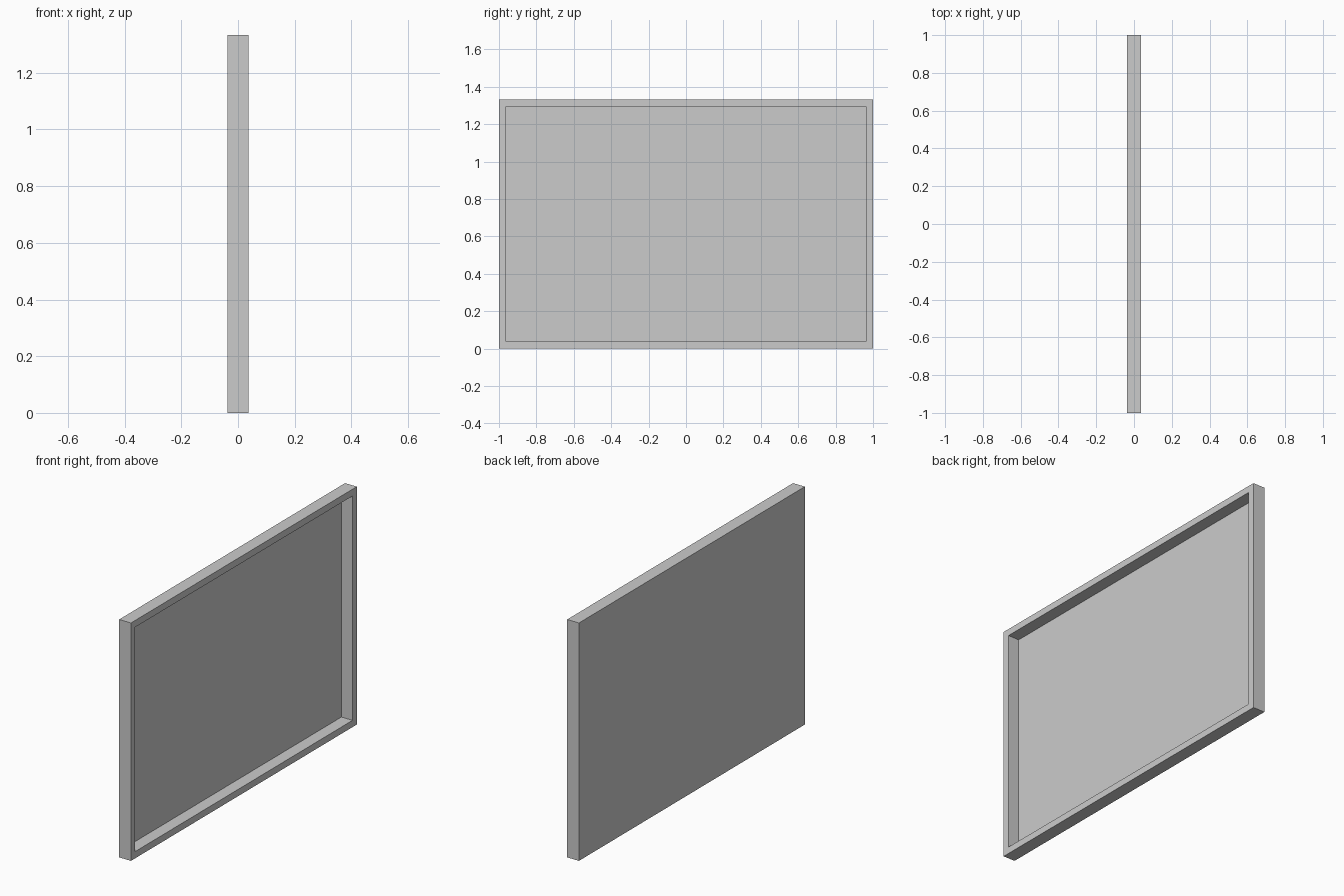
import bpy, bmesh
from mathutils import Matrix, Vector

if "Cube" in bpy.data.objects:
    bpy.data.objects.remove(bpy.data.objects["Cube"])

T, W, H = 0.073, 2.0, 1.333   # thickness, width, height
RIM, BACK = 0.038, 0.004      # rim width, back panel thickness

# Shallow tray: a slab whose +x face is inset and pushed back
bm = bmesh.new()
bmesh.ops.create_cube(bm, size=1, matrix=Matrix.Translation((0, 0, H / 2)) @ Matrix.Diagonal((T, W, H, 1)))
bm.normal_update()
front = max(bm.faces, key=lambda f: f.calc_center_median().x)
bmesh.ops.inset_region(bm, faces=[front], thickness=RIM, use_even_offset=True)

# Recess with straight walls
res = bmesh.ops.extrude_discrete_faces(bm, faces=[front])
floor = res["faces"][0]
bmesh.ops.translate(bm, verts=floor.verts, vec=Vector((-(T - BACK), 0, 0)))
bmesh.ops.recalc_face_normals(bm, faces=bm.faces)

mesh = bpy.data.meshes.new("framed_panel")
bm.to_mesh(mesh)
bm.free()
bpy.context.collection.objects.link(bpy.data.objects.new("framed_panel", mesh))
